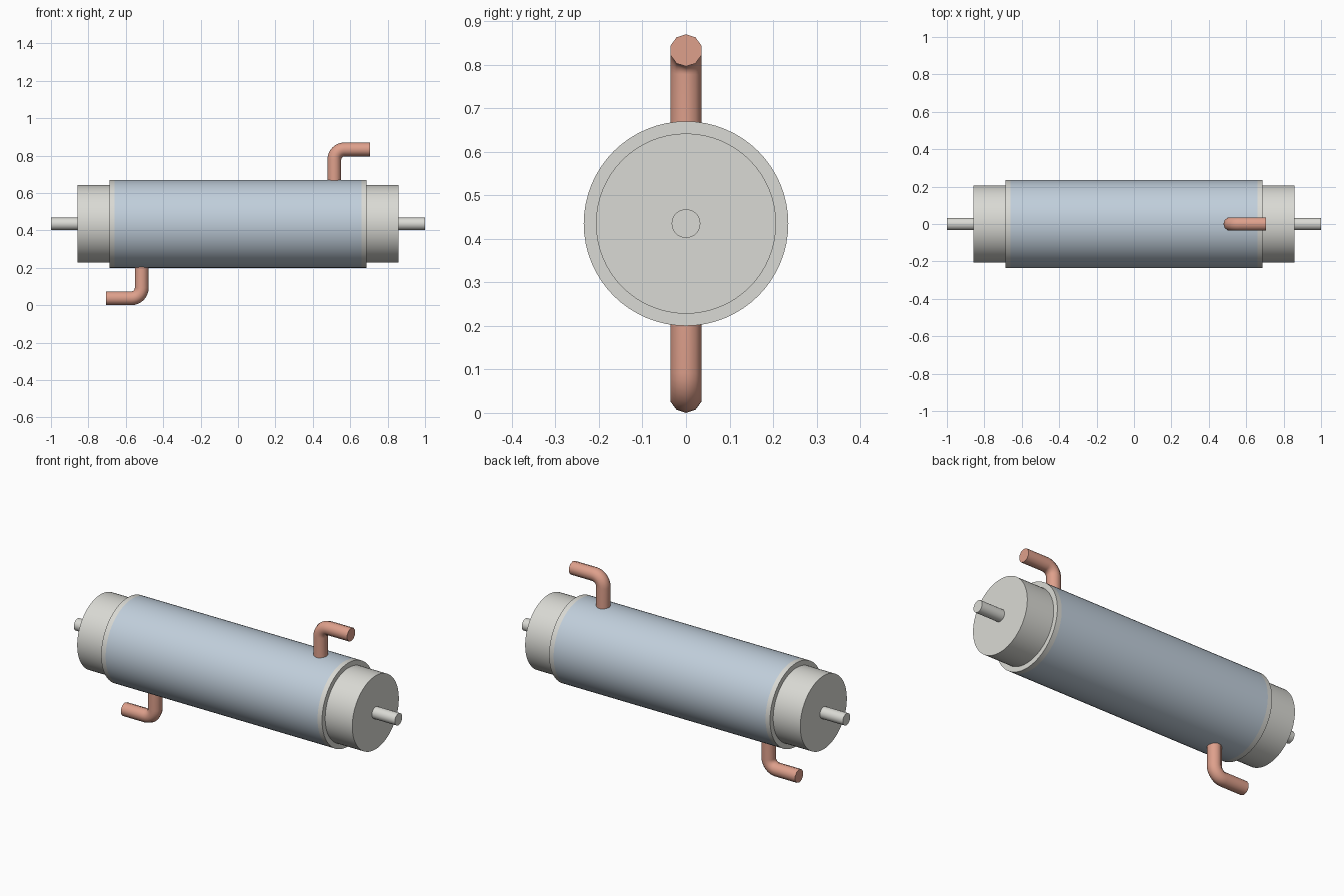
import bpy, bmesh, math
from mathutils import Vector

if "Cube" in bpy.data.objects:
    bpy.data.objects.remove(bpy.data.objects["Cube"])

AXIS_Z = 0.435


def material(name, color):
    m = bpy.data.materials.new(name)
    m.diffuse_color = (*color, 1)
    m.use_nodes = True
    m.node_tree.nodes["Principled BSDF"].inputs["Base Color"].default_value = m.diffuse_color
    return m


steel = material("pale_steel", (0.70, 0.70, 0.66))
blue = material("pale_blue", (0.53, 0.62, 0.71))
copper = material("copper", (0.73, 0.35, 0.26))


def tube(name, path, radius, sides, mat):
    """Capped round tube swept along a path lying in the XZ plane."""
    bm = bmesh.new()
    pts = [Vector((x, 0, z)) for x, z in path]
    rings = []
    for i, p in enumerate(pts):
        t = (pts[min(i + 1, len(pts) - 1)] - pts[max(i - 1, 0)]).normalized()
        n = Vector((-t.z, 0, t.x))
        rings.append([bm.verts.new(p + radius * (
            n * math.cos(2 * math.pi * k / sides)
            + Vector((0, 1, 0)) * math.sin(2 * math.pi * k / sides)))
            for k in range(sides)])
    for a, b in zip(rings, rings[1:]):
        for k in range(sides):
            j = (k + 1) % sides
            bm.faces.new((a[k], a[j], b[j], b[k]))
    bm.faces.new(rings[0])
    bm.faces.new(rings[-1])
    bmesh.ops.recalc_face_normals(bm, faces=bm.faces)
    me = bpy.data.meshes.new(name)
    bm.to_mesh(me)
    bm.free()
    me.materials.append(mat)
    ob = bpy.data.objects.new(name, me)
    bpy.context.collection.objects.link(ob)
    bpy.ops.object.select_all(action='DESELECT')
    ob.select_set(True)
    bpy.context.view_layer.objects.active = ob
    bpy.ops.object.shade_smooth_by_angle(angle=math.radians(40))
    return ob


# Main shell with steel bands at both ends
shell = tube("shell", [(x, AXIS_Z) for x in (-0.688, -0.66, 0.66, 0.688)], 0.235, 64, steel)
shell.data.materials.append(blue)
for f in shell.data.polygons:
    if abs(f.center.x) < 0.6:
        f.material_index = 1

for side, s in (("left", -1), ("right", 1)):
    # End cap and rod
    tube(side + "_end_cap", [(s * 0.67, AXIS_Z), (s * 0.857, AXIS_Z)], 0.207, 64, steel)
    tube(side + "_rod", [(s * 0.84, AXIS_Z), (s, AXIS_Z)], 0.033, 32, steel)

    # Bent copper pipe: riser, quarter bend, outlet
    x0, top, bend = 0.515, 0.398, 0.055
    path = [(x0, 0.2)]
    for i in range(9):
        a = math.pi / 2 * i / 8
        path.append((x0 + bend * (1 - math.cos(a)), top - bend * (1 - math.sin(a))))
    path.append((0.705, top))
    tube(side + "_pipe", [(s * x, AXIS_Z + s * z) for x, z in path], 0.037, 10, copper)
